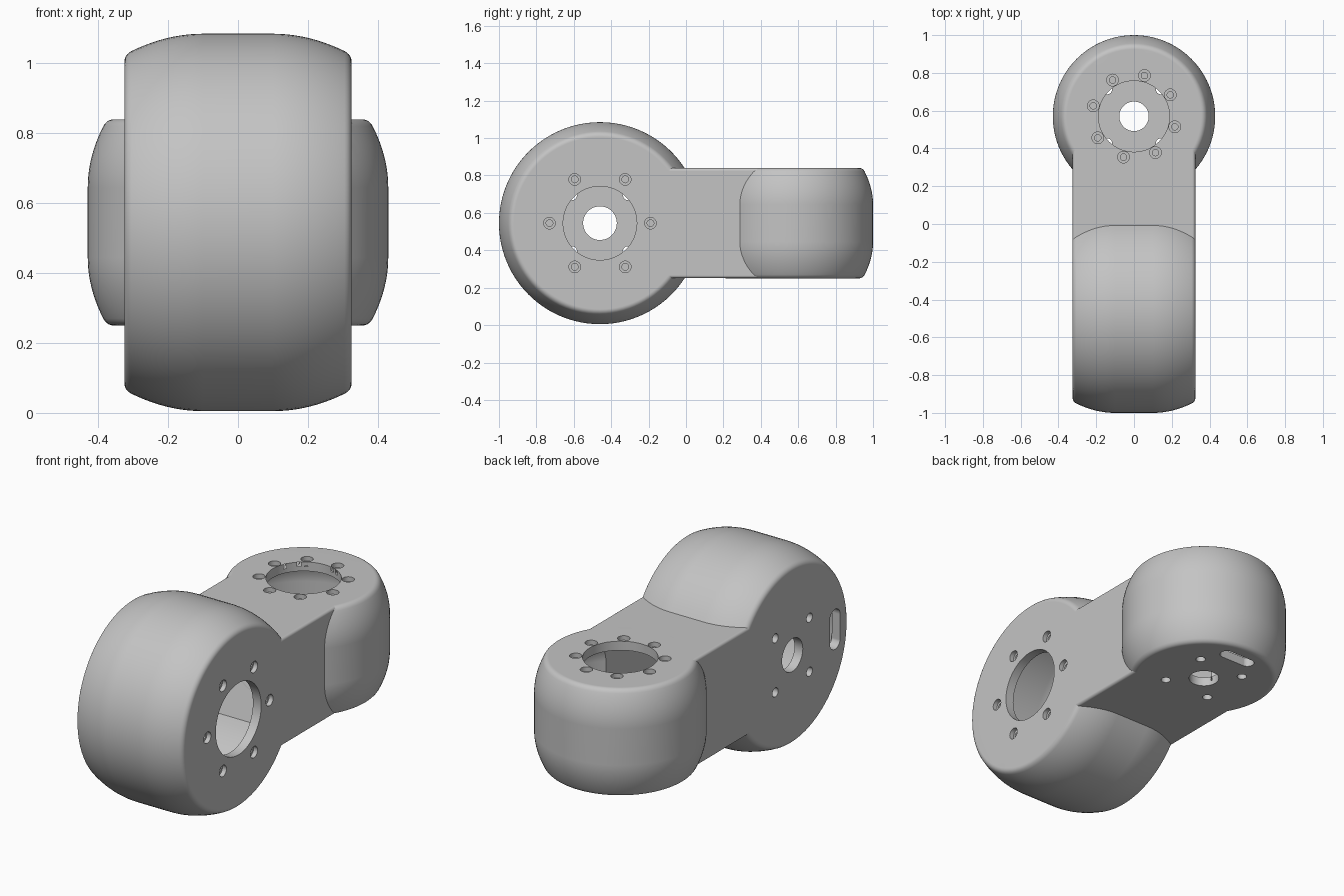
import bpy, bmesh, math
from mathutils import Matrix

cube = bpy.data.objects.get("Cube")
if cube:
    bpy.data.objects.remove(cube, do_unlink=True)

WALL = 0.05
HALF_A, HALF_B = 0.325, 0.295          # half lengths of the two drums
MID_Z = 0.545
# Local z of each frame is the drum axis
FRAME_A = Matrix(((0, 0, 1, 0), (1, 0, 0, -0.46), (0, 1, 0, MID_Z), (0, 0, 0, 1)))
FRAME_B = Matrix.Translation((0, 0.57, MID_Z))

metal = bpy.data.materials.new("light grey metal")
metal.use_nodes = True
grey = (0.55, 0.55, 0.55, 1)
metal.diffuse_color = grey
metal.node_tree.nodes["Principled BSDF"].inputs["Base Color"].default_value = grey


def make_object(name, bm, frame=Matrix()):
    bmesh.ops.transform(bm, matrix=frame, verts=bm.verts)
    bmesh.ops.recalc_face_normals(bm, faces=bm.faces)
    mesh = bpy.data.meshes.new(name)
    bm.to_mesh(mesh)
    bm.free()
    mesh.materials.append(metal)
    obj = bpy.data.objects.new(name, mesh)
    bpy.context.collection.objects.link(obj)
    return obj


def lathe(name, profile, frame, segments=96):
    """Revolve (radius, height) points around the local z axis."""
    bm = bmesh.new()
    verts = [bm.verts.new((r, 0, h)) for r, h in profile]
    edges = [bm.edges.new(pair) for pair in zip(verts, verts[1:])]
    bmesh.ops.spin(bm, geom=verts + edges, axis=(0, 0, 1), cent=(0, 0, 0),
                   angle=math.tau, steps=segments, use_merge=True)
    bmesh.ops.remove_doubles(bm, verts=bm.verts, dist=1e-5)
    return make_object(name, bm, frame)


def drum(name, radius, half, drop, frame):
    """Barrel with a straight middle, curved shoulders and rounded rims."""
    flat, fillet = 0.1, 0.02

    def shoulder(h):
        return radius - drop * ((h - flat) / (half - flat)) ** 2

    side = [(shoulder(h), h) for h in
            (flat + (half - fillet - flat) * i / 10 for i in range(11))]
    edge, (r_end, h_end) = shoulder(half), side[-1]
    for i in range(1, 6):
        t = i / 5
        r = (1 - t) ** 2 * r_end + 2 * t * (1 - t) * edge + t * t * (edge - fillet)
        h = (1 - t) ** 2 * h_end + 2 * t * (1 - t) * half + t * t * half
        side.append((r, h))
    side.append((0, half))
    return lathe(name, [(r, -h) for r, h in reversed(side)] + side, frame)


def neck(name, x, z, bevel=0):
    """Block joining the drum centres."""
    bm = bmesh.new()
    bmesh.ops.create_cube(bm, size=2, matrix=Matrix.Translation((0, 0.055, MID_Z))
                          @ Matrix.Diagonal((x, 0.515, z, 1)))
    if bevel:
        along = [e for e in bm.edges if abs(e.verts[0].co.y - e.verts[1].co.y) > 0.5]
        bmesh.ops.bevel(bm, geom=along, offset=bevel, segments=4, profile=0.5,
                        affect='EDGES')
    return make_object(name, bm)


def combine(target, tool, operation):
    tool.hide_render = True
    mod = target.modifiers.new(operation.lower(), 'BOOLEAN')
    mod.operation, mod.object, mod.solver = operation, tool, 'EXACT'
    bpy.context.view_layer.objects.active = target
    bpy.ops.object.modifier_apply(modifier=mod.name)
    bpy.data.objects.remove(tool, do_unlink=True)


def hole(frame, x, y, side, half, radius, pilot=None):
    """Round hole through one end wall, stepped when a pilot radius is given."""
    pilot = pilot or radius
    top, step, end = half + 0.02, half - 0.025, half - WALL - 0.02
    points = [(0, end), (pilot, end), (pilot, step)]
    points += [(radius, step)] if pilot != radius else []
    points += [(radius, top), (0, top)]
    place = frame @ Matrix.Translation((x, y, 0))
    return lathe("hole_cutter", [(r, side * h) for r, h in points], place,
                 64 if radius > 0.05 else 24)


def ring(frame, count, distance, start, *args):
    angles = [math.radians(start + 360 * i / count) for i in range(count)]
    return [hole(frame, distance * math.cos(a), distance * math.sin(a), *args)
            for a in angles]


def slot(frame, x, y, half, radius, stretch, turn):
    """Rounded slot through the lower end wall."""
    bm = bmesh.new()
    bmesh.ops.create_cone(bm, cap_ends=True, segments=30, radius1=radius,
                          radius2=radius, depth=2 * WALL)
    for v in bm.verts:
        v.co.x += math.copysign(stretch, v.co.x)
    place = Matrix.Translation((x, y, -half + WALL / 2))
    return make_object("slot_cutter", bm, frame @ place @ Matrix.Rotation(turn, 4, 'Z'))


# Outer body: two crossed drums joined by the neck
body = drum("arm_link_housing", 0.54, HALF_A, 0.06, FRAME_A)
combine(body, drum("rear_drum", 0.43, HALF_B, 0.055, FRAME_B), 'UNION')
combine(body, neck("neck", HALF_A - 0.0005, HALF_B - 0.0005, 0.015), 'UNION')

# Hollow interior with a passage between the drums
cavity = drum("cavity", 0.54 - WALL, HALF_A - WALL, 0.06, FRAME_A)
combine(cavity, drum("rear_cavity", 0.43 - WALL, HALF_B - WALL, 0.055, FRAME_B), 'UNION')
combine(cavity, neck("passage", HALF_A - WALL - 0.002, HALF_B - WALL - 0.002), 'UNION')
combine(body, cavity, 'DIFFERENCE')

# Front drum openings: wide port and bolts on the left, small port and slot on the right
cutters = [hole(FRAME_A, 0, 0, 1, HALF_A, 0.197), hole(FRAME_A, 0, 0, -1, HALF_A, 0.09)]
cutters += ring(FRAME_A, 6, 0.27, 0, 1, HALF_A, 0.031, 0.018)
cutters += ring(FRAME_A, 4, 0.21, 45, -1, HALF_A, 0.025)
cutters.append(slot(FRAME_A, -0.37, 0, HALF_A, 0.045, 0.065, math.pi / 2))

# Rear drum openings: wide port and bolts on top, small port and slot below
cutters += [hole(FRAME_B, 0, 0, 1, HALF_B, 0.188), hole(FRAME_B, 0, 0, -1, HALF_B, 0.078)]
cutters += ring(FRAME_B, 8, 0.223, 30.6, 1, HALF_B, 0.031, 0.017)
cutters += ring(FRAME_B, 4, 0.2, 45, -1, HALF_B, 0.025)
cutters.append(slot(FRAME_B, 0, 0.27, HALF_B, 0.036, 0.07, 0))

for cutter in cutters:
    combine(body, cutter, 'DIFFERENCE')

# Smooth curved surfaces, keep flat faces clean
bpy.ops.object.select_all(action='DESELECT')
body.select_set(True)
bpy.context.view_layer.objects.active = body
bpy.ops.object.shade_smooth_by_angle(angle=math.radians(30))
weighted = body.modifiers.new("weighted_normals", 'WEIGHTED_NORMAL')
weighted.keep_sharp = True
